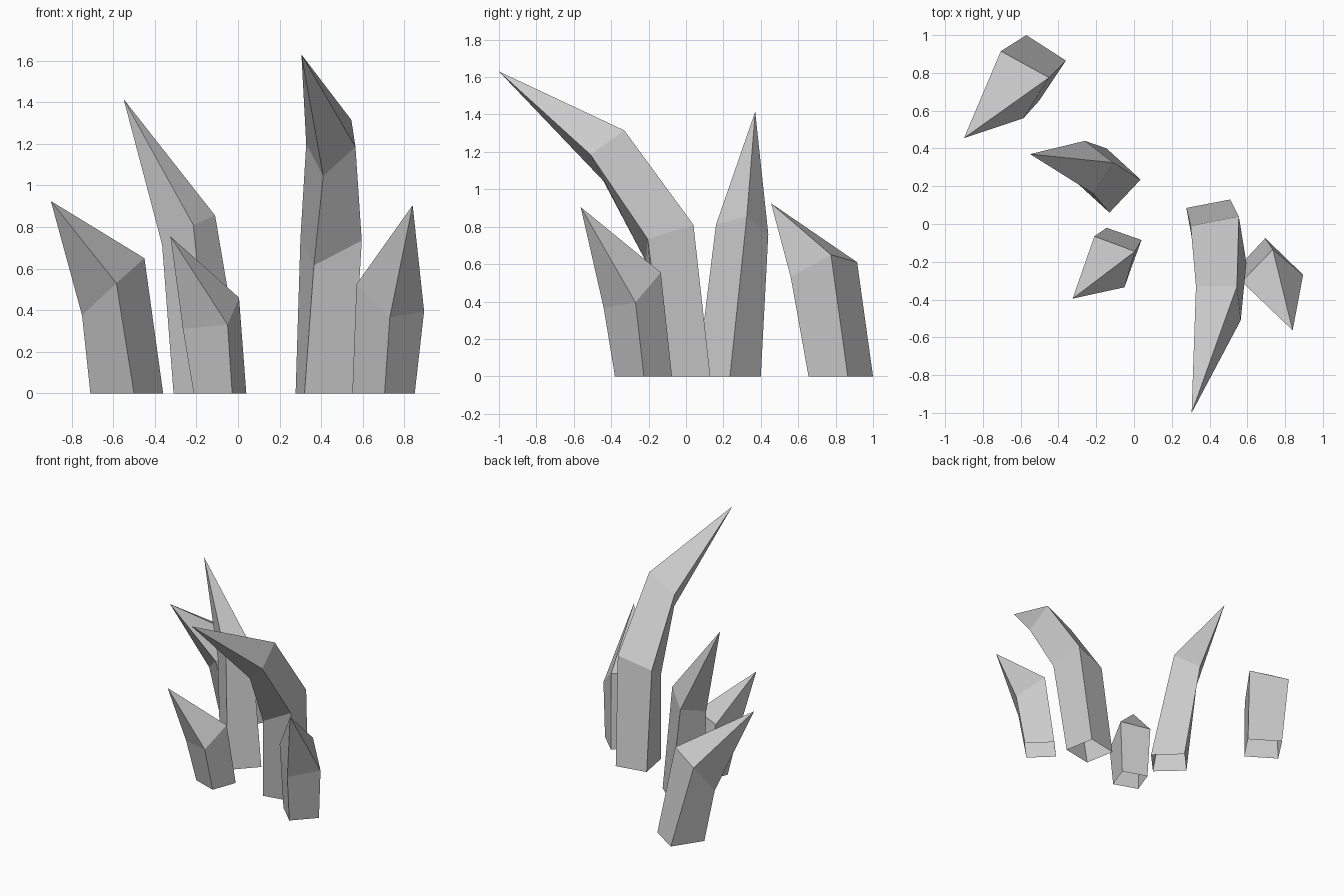
import bpy
import bmesh
from mathutils import Vector

cube = bpy.data.objects.get("Cube")
if cube:
    bpy.data.objects.remove(cube, do_unlink=True)

# One plain stone colour
stone = bpy.data.materials.new("grey_stone")
stone.use_nodes = True
COLOUR = (0.6, 0.6, 0.6, 1)
stone.diffuse_color = COLOUR
shader = stone.node_tree.nodes["Principled BSDF"]
shader.inputs["Base Color"].default_value = COLOUR
shader.inputs["Roughness"].default_value = 0.9


def fourth(a, b, c):
    """Corner that closes a parallelogram a, b, c."""
    return tuple(Vector(a) + Vector(c) - Vector(b))


def spike(name, rings, tip):
    """Four-sided shard, open below: rings of corners joined upward to a tip."""
    bm = bmesh.new()
    loops = []
    for ring in rings:
        corners = list(ring)
        if len(corners) == 3:
            corners.append(fourth(*corners))
        loops.append([bm.verts.new(p) for p in corners])
    for low, high in zip(loops, loops[1:]):
        for i in range(4):
            j = (i + 1) % 4
            bm.faces.new((low[i], low[j], high[j], high[i]))
    top = bm.verts.new(tip)
    for i in range(4):
        bm.faces.new((loops[-1][i], loops[-1][(i + 1) % 4], top))
    mesh = bpy.data.meshes.new(name)
    bm.to_mesh(mesh)
    bm.free()
    mesh.materials.append(stone)
    obj = bpy.data.objects.new(name, mesh)
    bpy.context.collection.objects.link(obj)
    return obj


# Corners run counter-clockwise; three corners imply a parallelogram

# Back spike, with an uneven shoulder
spike("back_spike", [
    [(-0.50, 0.655, 0), (-0.36, 0.865, 0), (-0.57, 1.0, 0)],
    [(-0.585, 0.56, 0.53), (-0.45, 0.775, 0.65),
     (-0.705, 0.915, 0.61), (-0.75, 0.72, 0.375)],
], (-0.90, 0.455, 0.925))

# Tall straight spike
spike("tall_spike", [
    [(-0.13, 0.06, 0), (0.035, 0.235, 0), (-0.145, 0.4, 0)],
    [(-0.215, 0.16, 0.81), (-0.11, 0.325, 0.855), (-0.26, 0.44, 0.76)],
], (-0.55, 0.37, 1.415))

# Smallest spike
spike("small_spike", [
    [(-0.028, -0.27, 0), (0.04, -0.085, 0), (-0.145, -0.02, 0)],
    [(-0.05, -0.335, 0.33), (0.005, -0.145, 0.46), (-0.21, -0.065, 0.44)],
], (-0.325, -0.395, 0.755))

# Short spike on the left
spike("left_spike", [
    [(0.705, -0.38, 0), (0.85, -0.225, 0), (0.695, -0.075, 0)],
    [(0.73, -0.44, 0.365), (0.895, -0.27, 0.395), (0.735, -0.135, 0.555)],
], (0.84, -0.563, 0.905))

# Large hooked spike, bent twice
spike("hooked_spike", [
    [(0.32, -0.15, 0), (0.553, -0.105, 0), (0.51, 0.13, 0)],
    [(0.365, -0.215, 0.615), (0.595, -0.205, 0.735),
     (0.555, 0.04, 0.81), (0.30, -0.01, 0.74)],
    [(0.41, -0.442, 1.045), (0.565, -0.51, 1.185),
     (0.545, -0.33, 1.315), (0.328, -0.33, 1.2)],
], (0.305, -1.0, 1.63))
